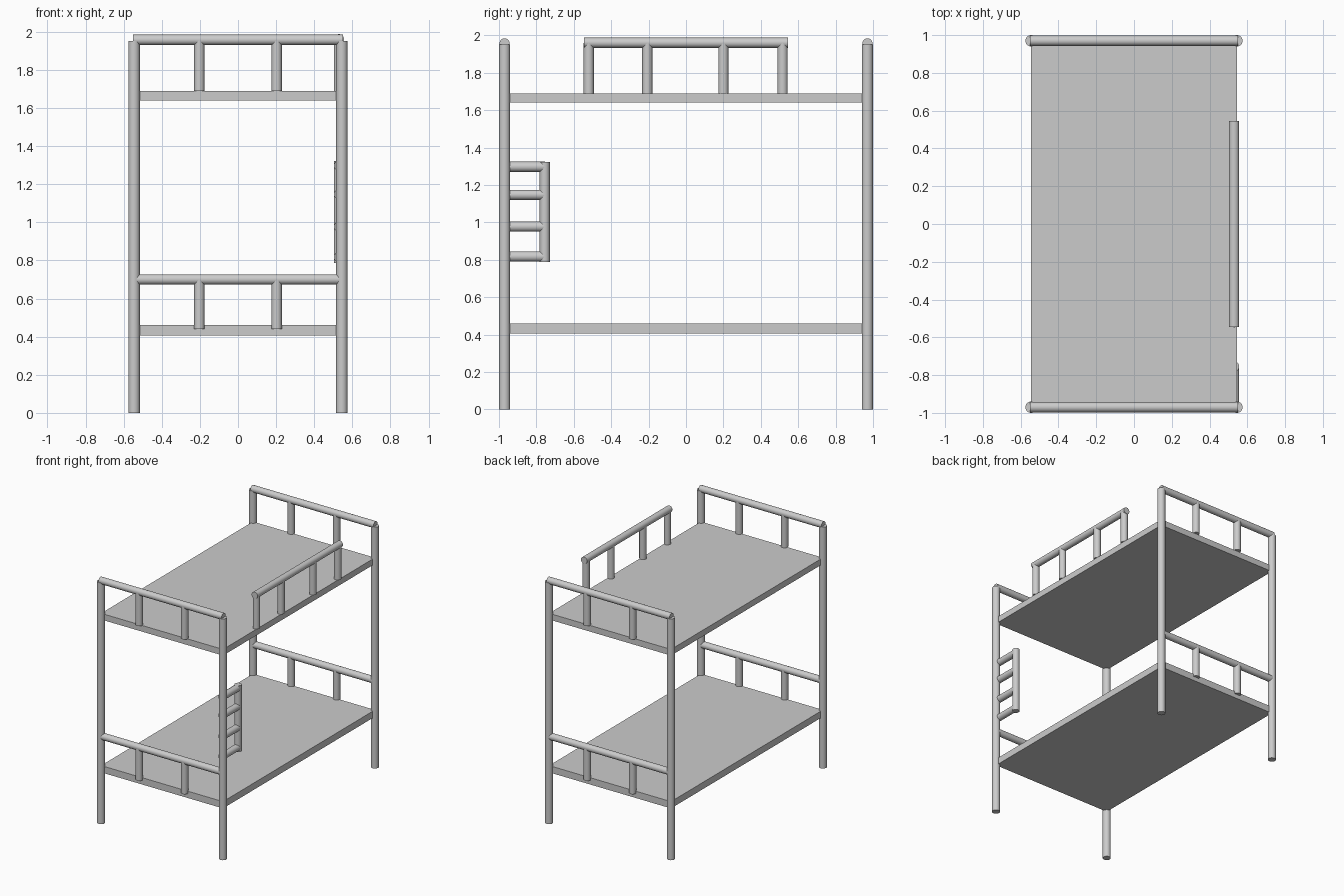
import bpy
import math
from mathutils import Vector

if "Cube" in bpy.data.objects:
    bpy.data.objects.remove(bpy.data.objects["Cube"], do_unlink=True)

GREY = (0.6, 0.6, 0.6, 1)
metal = bpy.data.materials.new("grey metal")
metal.use_nodes = True
metal.diffuse_color = GREY
metal.node_tree.nodes["Principled BSDF"].inputs["Base Color"].default_value = GREY

POST_X, POST_Y = 0.545, 0.97
SIDE_X = 0.53
R = 0.027


def tube(name, start, end, radius=R):
    """Round capped bar between two points."""
    a, b = Vector(start), Vector(end)
    axis = b - a
    bpy.ops.mesh.primitive_cylinder_add(
        vertices=32, radius=radius, depth=axis.length, location=(a + b) / 2,
        rotation=axis.to_track_quat('Z', 'Y').to_euler())
    obj = bpy.context.object
    obj.name = name
    obj.data.materials.append(metal)
    bpy.ops.object.shade_smooth_by_angle(angle=math.radians(40))
    return obj


def board(name, bottom, top):
    """Flat bed base."""
    bpy.ops.mesh.primitive_cube_add(size=1, location=(0, 0, (bottom + top) / 2))
    obj = bpy.context.object
    obj.name = name
    obj.scale = (2 * POST_X, 2 * POST_Y, top - bottom)
    bpy.ops.object.transform_apply(location=False, rotation=False, scale=True)
    obj.data.materials.append(metal)


# Bed bases
board("lower_bed_base", 0.405, 0.46)
board("upper_bed_base", 1.64, 1.69)

for end, sy in (("front", -1), ("back", 1)):
    y = sy * POST_Y
    # Corner posts
    for side, sx in (("left", 1), ("right", -1)):
        x = sx * POST_X
        tube(f"{end}_{side}_post", (x, y, 0), (x, y, 1.95), 0.03)
    # End rails with their short uprights
    for level, foot, rail in (("lower", 0.44, 0.7), ("upper", 1.69, 1.957)):
        tube(f"{end}_{level}_rail", (-0.55, y, rail), (0.55, y, rail))
        for side, x in (("left", 0.203), ("right", -0.203)):
            tube(f"{end}_{level}_{side}_upright", (x, y, foot), (x, y, rail))

# Guard rail along the left side of the upper bed
tube("guard_rail", (SIDE_X, -0.545, 1.96), (SIDE_X, 0.545, 1.96))
for i, y in enumerate((-0.52, -0.207, 0.2, 0.517)):
    tube(f"guard_upright_{i + 1}", (SIDE_X, y, 1.69), (SIDE_X, y, 1.96))

# Short ladder fixed to the front left post
tube("ladder_side", (SIDE_X, -0.755, 0.787), (SIDE_X, -0.755, 1.322))
for i, z in enumerate((0.817, 0.977, 1.147, 1.297)):
    tube(f"ladder_rung_{i + 1}", (SIDE_X, -POST_Y, z), (SIDE_X, -0.755, z))
